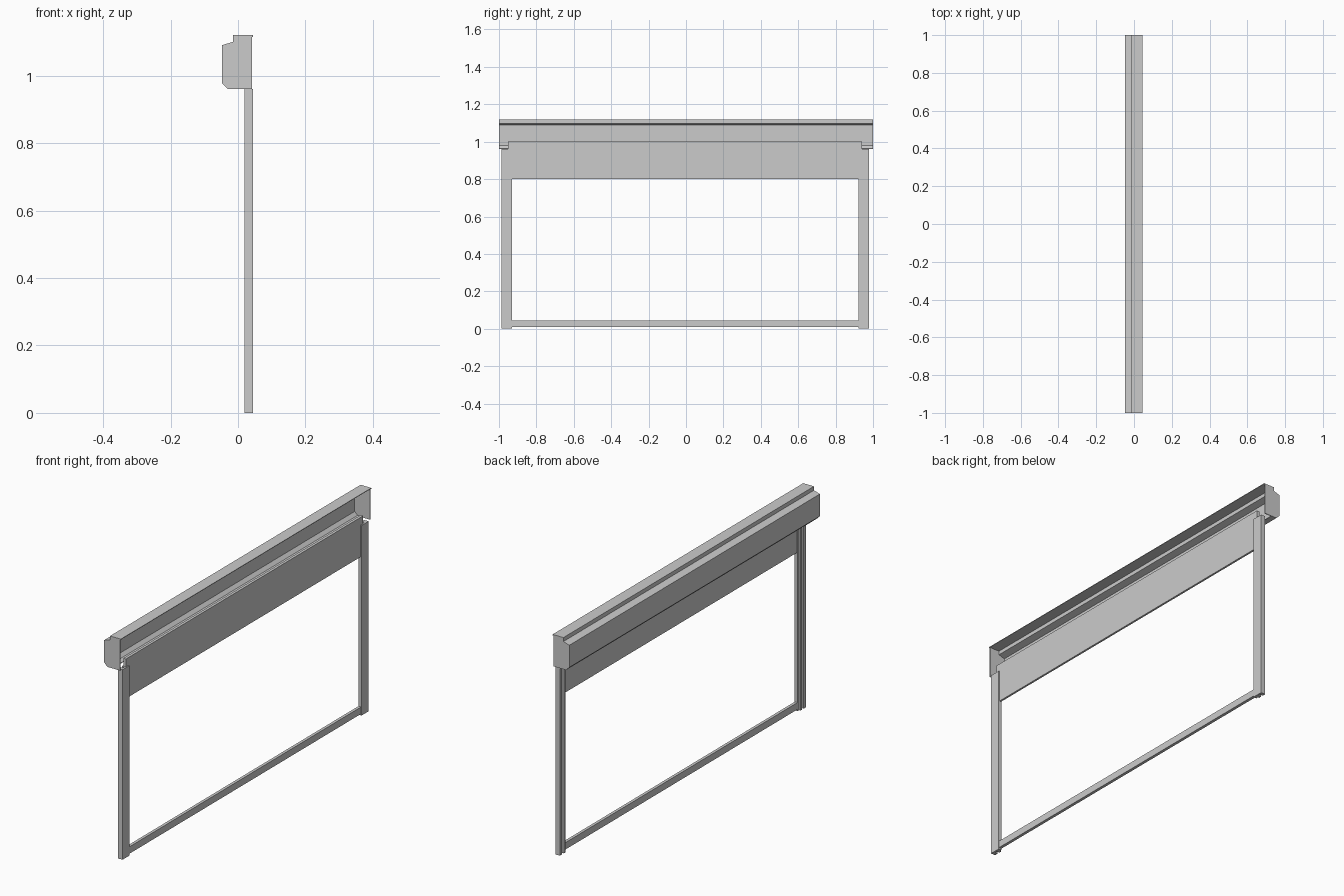
import bpy, bmesh

cube = bpy.data.objects.get("Cube")
if cube:
    bpy.data.objects.remove(cube, do_unlink=True)

grey = bpy.data.materials.new("Plain grey")
grey.use_nodes = True
COLOUR = (0.6, 0.6, 0.6, 1)
grey.diffuse_color = COLOUR
grey.node_tree.nodes["Principled BSDF"].inputs["Base Color"].default_value = COLOUR


def prism(name, outline, axis, start, end):
    """Extrude a closed outline along y (outline is x, z) or z (outline is x, y)."""
    bm = bmesh.new()
    place = (lambda a, b, t: (a, t, b)) if axis == "y" else (lambda a, b, t: (a, b, t))
    face = bm.faces.new([bm.verts.new(place(a, b, start)) for a, b in outline])
    grown = bmesh.ops.extrude_face_region(bm, geom=[face])["geom"]
    shift = place(0, 0, end - start)
    bmesh.ops.translate(bm, vec=shift, verts=[g for g in grown if isinstance(g, bmesh.types.BMVert)])
    bmesh.ops.recalc_face_normals(bm, faces=bm.faces)
    mesh = bpy.data.meshes.new(name)
    bm.to_mesh(mesh)
    bm.free()
    mesh.materials.append(grey)
    obj = bpy.data.objects.new(name, mesh)
    bpy.context.collection.objects.link(obj)
    return obj


def rect(a0, a1, b0, b1):
    return [(a0, b0), (a1, b0), (a1, b1), (a0, b1)]


# Folded sheet housing, open towards the blind side
outer = [(0.045, 1.12), (-0.015, 1.12), (-0.015, 1.10), (-0.048, 1.09),
         (-0.048, 0.978), (-0.03, 0.96), (0.0, 0.96)]
inner = [(0.0, 0.963), (-0.029, 0.963), (-0.045, 0.979), (-0.045, 1.088),
         (-0.012, 1.098), (-0.012, 1.117), (0.045, 1.117)]
prism("housing_shell", outer + inner, "y", -1, 1)

# Closed ends of the housing
cap = outer[:-1] + [(0.041, 0.96), (0.041, 1.115), (0.045, 1.115)]
for side, label in ((-1, "right"), (1, "left")):
    prism(f"housing_end_{label}", cap, "y", side * 0.996, side)

# Blind panel with its wider head rail
MID = -0.004
prism("blind_panel", rect(0.03, 0.04, 0.80, 0.96), "y", MID - 0.926, MID + 0.926)
prism("head_rail", rect(0.026, 0.04, 0.96, 1.0), "y", MID - 0.948, MID + 0.946)

# Side posts: a flat face with ribs along the rear
for side, label in ((-1, "right"), (1, "left")):
    y = lambda d: MID + side * d
    post = [(0.045, y(0.982)), (0.045, y(0.926)), (0.028, y(0.926)), (0.028, y(0.938)),
            (0.02, y(0.938)), (0.02, y(0.950)), (0.034, y(0.950)), (0.034, y(0.964)),
            (0.02, y(0.964)), (0.02, y(0.982))]
    prism(f"side_post_{label}", post, "z", 0, 0.96)

# Bottom bar
prism("bottom_bar", rect(0.028, 0.043, 0.008, 0.043), "y", MID - 0.926, MID + 0.926)
